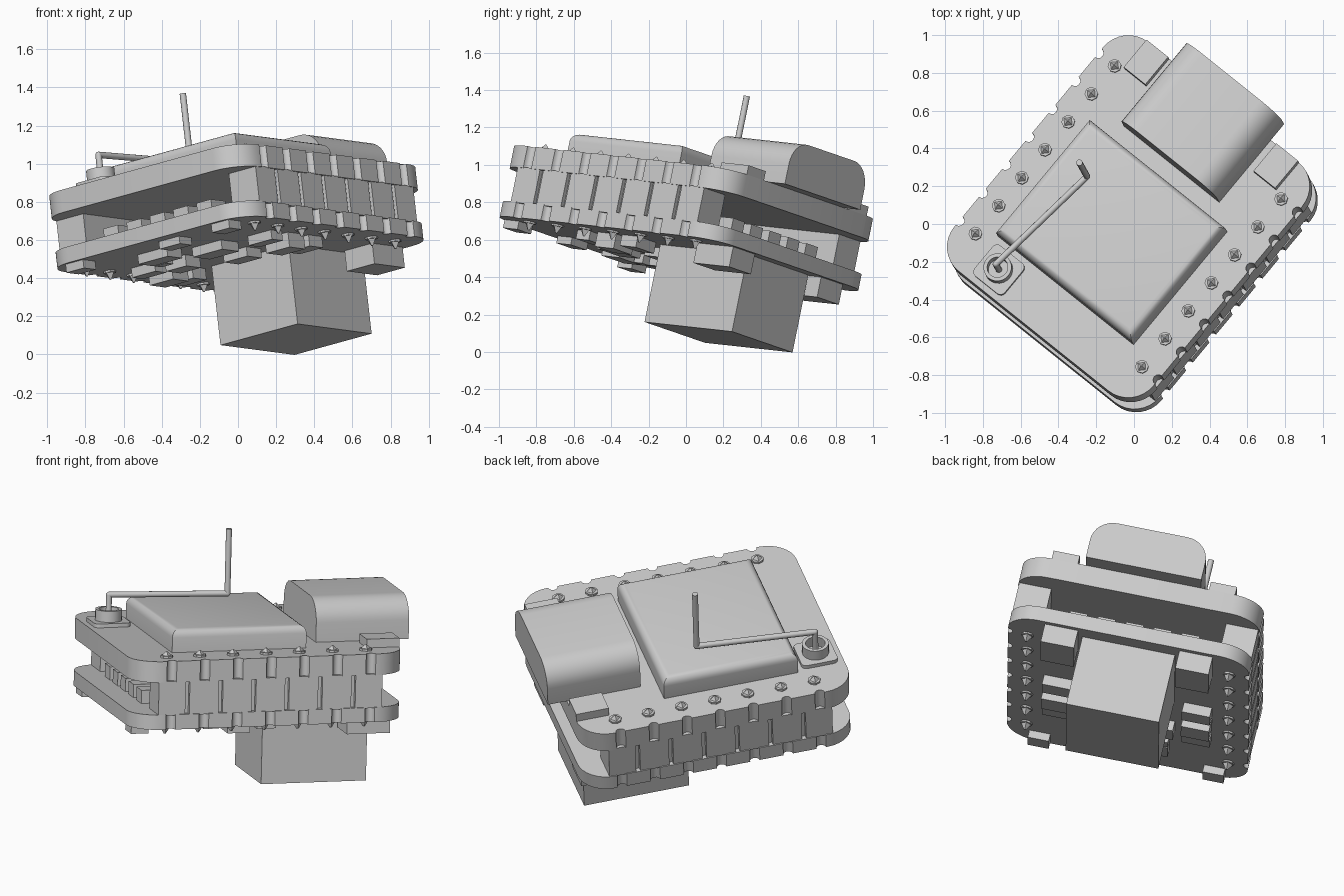
import bpy, bmesh, math
from mathutils import Matrix, Vector

if "Cube" in bpy.data.objects:
    bpy.data.objects.remove(bpy.data.objects["Cube"])

grey = bpy.data.materials.new("light grey")
grey.use_nodes = True
grey.diffuse_color = (0.6, 0.6, 0.6, 1)
grey.node_tree.nodes["Principled BSDF"].inputs["Base Color"].default_value = (0.6, 0.6, 0.6, 1)

# Tilted frame of the whole module: x across the pin rows, y along them
across = Vector((0.763, -0.61, 0.21)).normalized()
up = across.cross(Vector((0.64, 0.764, -0.083))).normalized()
along = up.cross(across)
TILT = Matrix.Translation((-0.03, 0.04, 0.905)) @ Matrix((across, along, up)).transposed().to_4x4()

PITCH = 0.193
PINS = [i * PITCH for i in range(-3, 4)]
ROW = 0.577


def finish(name, bm, smooth=False):
    bmesh.ops.recalc_face_normals(bm, faces=bm.faces)
    bm.transform(TILT)
    mesh = bpy.data.meshes.new(name)
    bm.to_mesh(mesh)
    bm.free()
    mesh.materials.append(grey)
    ob = bpy.data.objects.new(name, mesh)
    bpy.context.collection.objects.link(ob)
    if smooth:
        bpy.ops.object.select_all(action='DESELECT')
        ob.select_set(True)
        bpy.context.view_layer.objects.active = ob
        bpy.ops.object.shade_smooth_by_angle(angle=math.radians(35))
    return ob


def box(name, x, y, z, bevel=0):
    bm = bmesh.new()
    bmesh.ops.create_cube(bm, size=1)
    for v in bm.verts:
        v.co = [r[0] if c < 0 else r[1] for c, r in zip(v.co, (x, y, z))]
    if bevel:
        edges = [e for e in bm.edges if all(abs(v.co.z - z[1]) < 1e-5 for v in e.verts)]
        bmesh.ops.bevel(bm, geom=edges, offset=bevel, segments=5, profile=0.5, affect='EDGES')
    return finish(name, bm, bevel > 0)


def block(name, cx, cy, w, d, z):
    return box(name, (cx - w / 2, cx + w / 2), (cy - d / 2, cy + d / 2), z)


def prism(name, points, lo, hi, place=lambda a, b, c: (a, b, c)):
    bm = bmesh.new()
    face = bm.faces.new([bm.verts.new(place(a, b, lo)) for a, b in points])
    shift = Vector(place(0, 0, hi)) - Vector(place(0, 0, lo))
    new = bmesh.ops.extrude_face_region(bm, geom=[face])["geom"]
    bmesh.ops.translate(bm, vec=shift, verts=[g for g in new if isinstance(g, bmesh.types.BMVert)])
    return finish(name, bm, True)


def arc(cx, cy, r, start, end, n=8):
    angles = [math.radians(start + (end - start) * i / n) for i in range(n + 1)]
    return [(cx + r * math.cos(a), cy + r * math.sin(a)) for a in angles]


def rod(name, a, b, r, sides=12, r2=None):
    a, b = Vector(a), Vector(b)
    bm = bmesh.new()
    bmesh.ops.create_cone(bm, cap_ends=True, segments=sides, radius1=r,
                          radius2=r if r2 is None else r2, depth=(b - a).length)
    turn = Vector((0, 0, 1)).rotation_difference(b - a).to_matrix().to_4x4()
    bm.transform(Matrix.Translation((a + b) / 2) @ turn)
    return finish(name, bm, sides > 8)


# Two rounded circuit boards with half-round notches beside every pin
def board(name, lo, hi, hx=0.69, hy=0.79, r=0.17):
    pts = arc(hx - r, r - hy, r, -90, 0)
    for y in PINS:
        pts += arc(hx, y, 0.028, 270, 90, 6)
    pts += arc(hx - r, hy - r, r, 0, 90) + arc(r - hx, hy - r, r, 90, 180)
    for y in reversed(PINS):
        pts += arc(-hx, y, 0.028, 90, -90, 6)
    pts += arc(r - hx, r - hy, r, 180, 270)
    prism(name, pts, lo, hi)


board("upper_board", -0.12, 0)
board("lower_board", -0.39, -0.305)

# Slotted side headers and their pin tips
for side, label in ((1, "left"), (-1, "right")):
    outline = [(0.5 * side, -0.65), (0.684 * side, -0.65)]
    for y in PINS[:-1]:
        mid = y + PITCH / 2
        outline += [(a * side, mid + b) for a, b in
                    ((0.684, -0.012), (0.66, -0.012), (0.66, 0.012), (0.684, 0.012))]
    outline += [(0.684 * side, 0.65), (0.5 * side, 0.65)]
    prism(label + "_header", outline, -0.31, -0.115)
    for y in PINS:
        x = ROW * side
        rod("pin_collar", (x, y, -0.005), (x, y, 0.012), 0.036, 8)
        rod("pin_tip", (x, y, 0.012), (x, y, 0.034), 0.028, 4, 0.004)
        rod("lower_pin_collar", (x, y, -0.4), (x, y, -0.385), 0.034, 8)
        rod("lower_pin_tip", (x, y, -0.435), (x, y, -0.4), 0.006, 4, 0.028)

    # Parts repeated on both sides
    block("end_tab", 0.45 * side, 0.695, 0.15, 0.19, (0, 0.05))
    block("lower_connector", 0.385 * side, 0.635, 0.19, 0.25, (-0.5, -0.385))
    block("corner_foot", 0.5 * side, -0.72, 0.12, 0.1, (-0.435, -0.385))
    for y, d, h in ((0.04, 0.11, 0.06), (-0.12, 0.13, 0.08), (-0.28, 0.09, 0.05)):
        block("lower_side_chip", 0.4 * side, y, 0.16, d, (-0.39 - h, -0.385))

# Shield can and rounded connector shell on the upper board
box("shield_can", (-0.475, 0.465), (-0.515, 0.265), (0, 0.13), 0.045)
shell = [(-0.33, 0), (0.33, 0)] + arc(0.2, 0.11, 0.13, 0, 90) + arc(-0.2, 0.11, 0.13, 90, 180)
prism("connector_shell", shell, 0.36, 0.9, lambda a, b, c: (a, c, b))

# Aerial socket: rounded pad, open ring and bent rod
AX, AY = -0.352, -0.652
pad = []
for i, (sx, sy) in enumerate(((1, 1), (-1, 1), (-1, -1), (1, -1))):
    pad += arc(AX + 0.075 * sx, AY + 0.075 * sy, 0.03, 90 * i, 90 * i + 90, 4)
prism("socket_pad", pad, 0, 0.022)
bm = bmesh.new()
rings = []
for r, z in ((0.075, 0.02), (0.075, 0.085), (0.055, 0.085), (0.055, 0.02)):
    rings.append([bm.verts.new((x, y, z)) for x, y in arc(AX, AY, r, 0, 345, 23)])
for k in range(4):
    a, b = rings[k], rings[(k + 1) % 4]
    for i in range(24):
        j = (i + 1) % 24
        bm.faces.new((a[i], a[j], b[j], b[i]))
finish("socket_ring", bm, True)
path = [(AX, AY, 0.02), (AX, AY, 0.165), (-0.275, 0.015, 0.165), (-0.275, 0.015, 0.535)]
for a, b in zip(path, path[1:]):
    rod("aerial_rod", a, b, 0.017)
for p in path[1:3]:
    bm = bmesh.new()
    bmesh.ops.create_uvsphere(bm, u_segments=12, v_segments=8, radius=0.017,
                              matrix=Matrix.Translation(p))
    finish("aerial_bend", bm, True)

# Large hanging block and small chips under the lower board
box("hanging_block", (-0.265, 0.265), (0.08, 0.69), (-0.815, -0.385))
for x, y, w, d, h in ((0.1, -0.66, 0.14, 0.1, 0.04), (-0.14, -0.5, 0.2, 0.12, 0.05),
                      (0.1, -0.33, 0.2, 0.14, 0.05), (-0.2, -0.24, 0.14, 0.12, 0.06),
                      (0.06, -0.06, 0.16, 0.12, 0.05), (-0.2, -0.4, 0.08, 0.06, 0.05)):
    block("lower_chip", x, y, w, d, (-0.39 - h, -0.385))

# Chips between the boards
for x in (-0.32, -0.16, 0, 0.16, 0.32):
    block("inner_chip", x, 0.58, 0.1, 0.1, (-0.31, -0.22))
    block("inner_chip", x, -0.6, 0.1, 0.12, (-0.31, -0.23))
